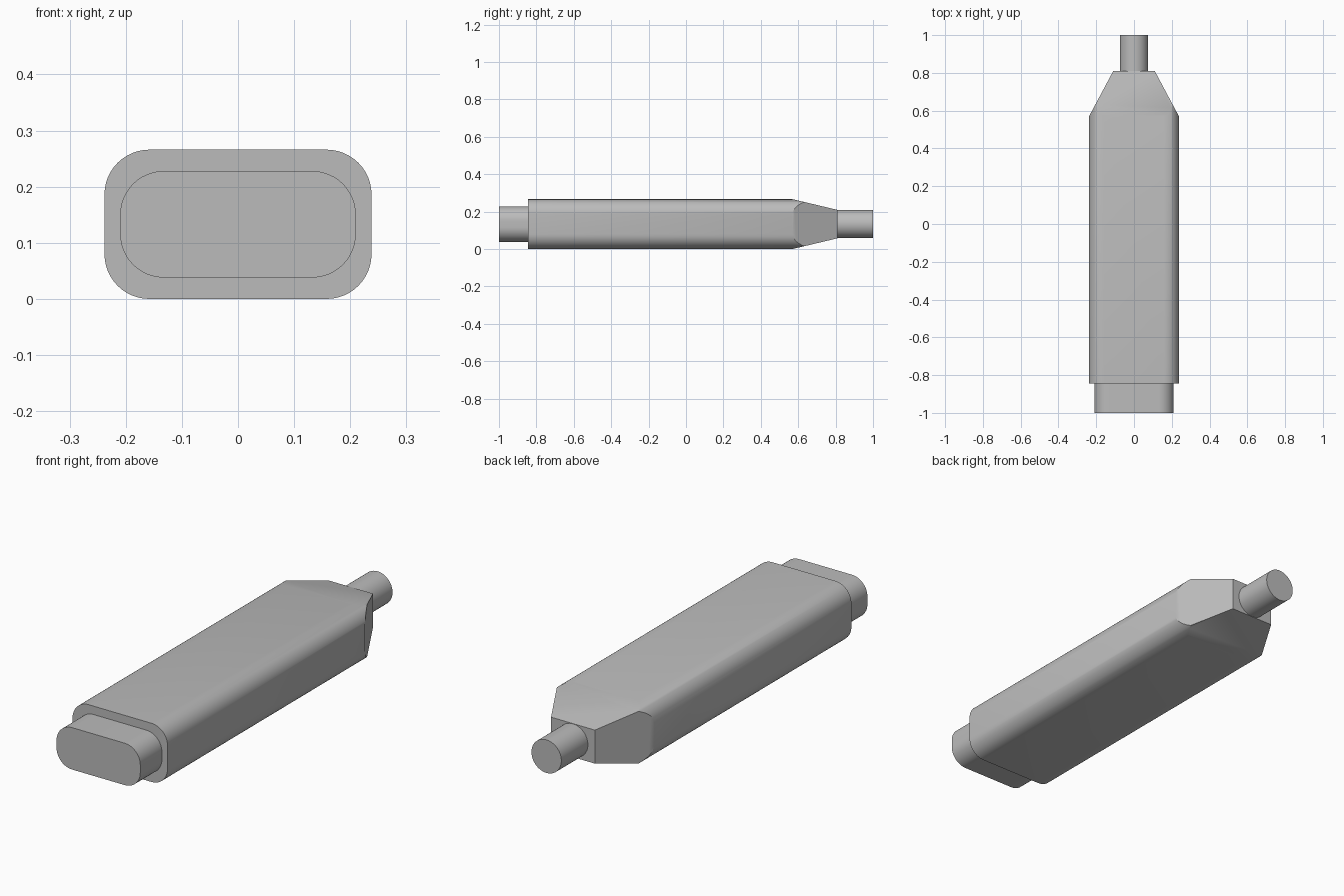
import bpy
import bmesh
import math
from mathutils import Vector

MID_Z = 0.133
HALF_W, HALF_H = 0.238, 0.133

if "Cube" in bpy.data.objects:
    bpy.data.objects.remove(bpy.data.objects["Cube"], do_unlink=True)

grey = bpy.data.materials.new("plain grey")
grey.use_nodes = True
colour = (0.5, 0.5, 0.5, 1)
grey.diffuse_color = colour
grey.node_tree.nodes["Principled BSDF"].inputs["Base Color"].default_value = colour


def rounded_bar(name, half_w, half_h, radius, y0, y1, steps=12, cuts=()):
    """Extrude a rounded rectangle along y, then slice it with capped planes."""
    bm = bmesh.new()
    ring = []
    for corner, (sx, sz) in enumerate([(1, 1), (-1, 1), (-1, -1), (1, -1)]):
        for i in range(steps + 1):
            a = (corner + i / steps) * math.pi / 2
            x = sx * (half_w - radius) + radius * math.cos(a)
            z = sz * (half_h - radius) + radius * math.sin(a)
            ring.append(bm.verts.new((x, y0, MID_Z + z)))
    face = bm.faces.new(ring)
    grown = bmesh.ops.extrude_face_region(bm, geom=[face])["geom"]
    moved = [g for g in grown if isinstance(g, bmesh.types.BMVert)]
    bmesh.ops.translate(bm, verts=moved, vec=(0, y1 - y0, 0))
    bmesh.ops.remove_doubles(bm, verts=bm.verts[:], dist=0.0001)
    for point, normal in cuts:
        geom = bm.verts[:] + bm.edges[:] + bm.faces[:]
        cut = bmesh.ops.bisect_plane(bm, geom=geom, dist=1e-5, plane_co=point,
                                     plane_no=normal, clear_outer=True)
        edges = [g for g in cut["geom_cut"] if isinstance(g, bmesh.types.BMEdge)]
        bmesh.ops.holes_fill(bm, edges=edges, sides=0)
    bmesh.ops.recalc_face_normals(bm, faces=bm.faces[:])
    mesh = bpy.data.meshes.new(name)
    bm.to_mesh(mesh)
    bm.free()
    mesh.materials.append(grey)
    obj = bpy.data.objects.new(name, mesh)
    bpy.context.collection.objects.link(obj)
    bpy.ops.object.select_all(action="DESELECT")
    obj.select_set(True)
    bpy.context.view_layer.objects.active = obj
    bpy.ops.object.shade_smooth_by_angle(angle=math.radians(30))
    return obj


# Four sloping planes that taper the back of the body
taper_start, taper_end = 0.57, 0.81
run = taper_end - taper_start
tapers = []
for s in (1, -1):
    tapers.append((Vector((s * HALF_W, taper_start, MID_Z)),
                   Vector((s * run, HALF_W - 0.11, 0)).normalized()))
    tapers.append((Vector((0, taper_start, MID_Z + s * HALF_H)),
                   Vector((0, HALF_H - 0.076, s * run)).normalized()))

# Main body, front plug and rear cable stub
rounded_bar("body", HALF_W, HALF_H, 0.08, -0.845, taper_end, cuts=tapers)
rounded_bar("front_plug", 0.21, 0.095, 0.078, -1, -0.845)
rounded_bar("cable_stub", 0.075, 0.075, 0.075, taper_end, 1)
